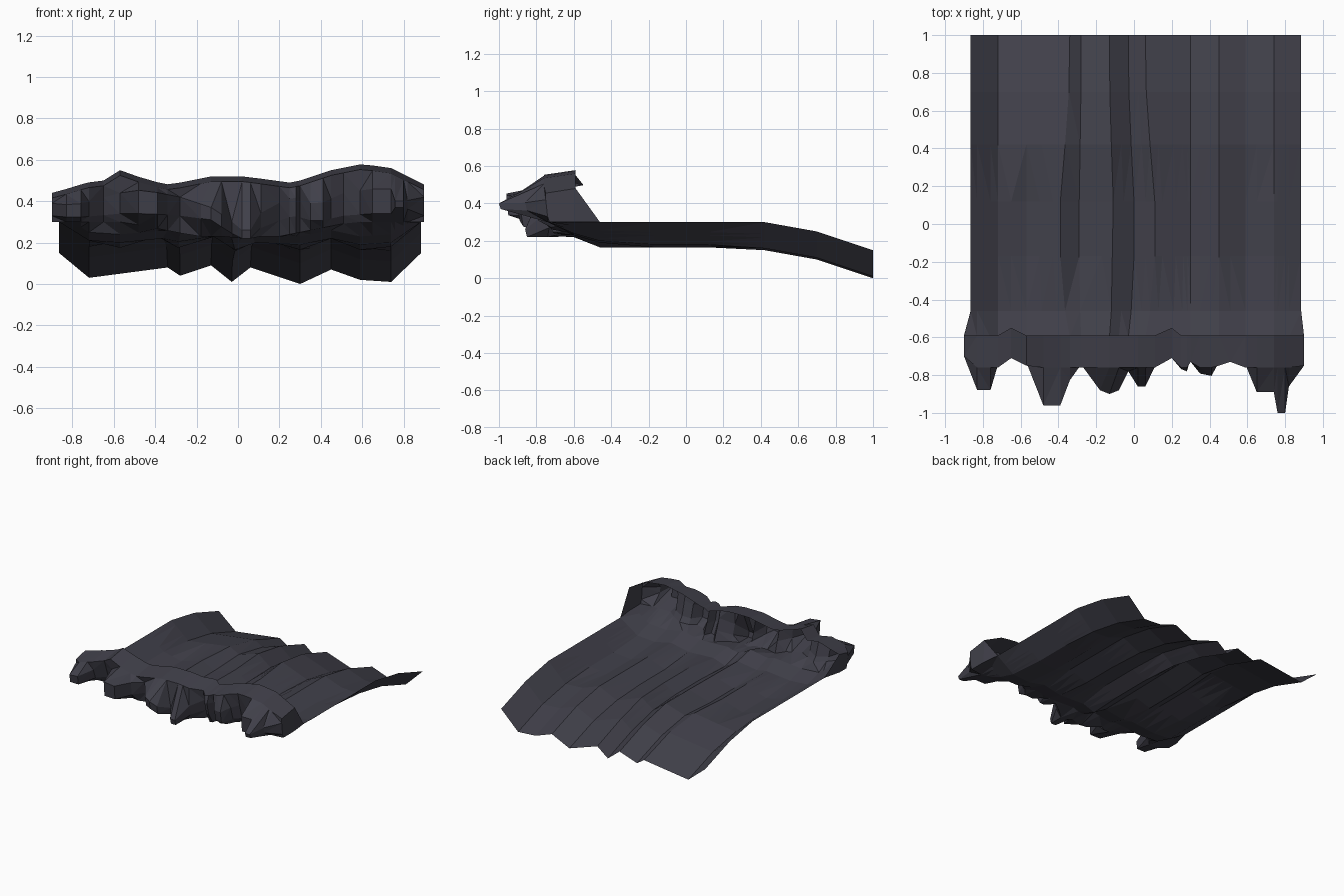
import bpy, bmesh, math

if "Cube" in bpy.data.objects:
    bpy.data.objects.remove(bpy.data.objects["Cube"])

# fold cross-section: x, height at the back edge, in the middle, near the front, sideways drift
FOLDS = [(-.865, .15, .30, .30, 0), (-.72, .03, .21, .21, 0), (-.57, .05, .175, .20, 0),
         (-.34, .08, .23, .22, -.05), (-.28, .04, .175, .205, -.01), (-.13, .09, .23, .23, .02),
         (-.03, .01, .165, .165, .03), (.06, .08, .22, .20, .05), (.30, 0, .165, .19, 0),
         (.45, .07, .22, .22, 0), (.59, .02, .165, .19, 0), (.74, .01, .18, .20, 0), (.885, .15, .30, .30, 0)]
# height of the curled crest along x
CREST = [(-.9, .44), (-.86, .45), (-.73, .49), (-.65, .50), (-.57, .55), (-.43, .50), (-.33, .48),
         (-.13, .52), (.03, .52), (.25, .49), (.30, .50), (.45, .55), (.60, .58), (.74, .56), (.90, .48)]
# front fringe outline: x, y
FRINGE = [(-.90, -.70), (-.83, -.88), (-.76, -.88), (-.72, -.76), (-.65, -.71), (-.57, -.75), (-.48, -.96),
          (-.39, -.96), (-.34, -.83), (-.28, -.76), (-.18, -.88), (-.13, -.90), (-.08, -.88),
          (-.03, -.79), (.02, -.86), (.06, -.86), (.11, -.77), (.20, -.71), (.25, -.78), (.28, -.79),
          (.30, -.73), (.35, -.80), (.41, -.81), (.45, -.75), (.51, -.73), (.59, -.76), (.65, -.89),
          (.74, -.89), (.76, -1), (.80, -1), (.82, -.86), (.90, -.75)]
# fringe tips: x, low and high edge
TIPS = [(-.9, .33, .39), (-.79, .32, .38), (-.57, .34, .44), (-.43, .34, .46), (-.28, .33, .42), (-.13, .31, .37),
        (-.04, .25, .31), (.02, .22, .26), (.06, .22, .26), (.12, .28, .36), (.27, .33, .42), (.38, .30, .38),
        (.51, .33, .44), (.65, .34, .46), (.74, .34, .46), (.76, .37, .40), (.80, .37, .40), (.9, .33, .42)]
# lift of the sheet along y
BODY = [(1, 0), (.70, .10), (.42, .15), (.12, .155), (-.17, .155), (-.46, .155)]


def interp(table, x, k=1):
    if x <= table[0][0]:
        return table[0][k]
    for a, b in zip(table, table[1:]):
        if x <= b[0]:
            t = (x - a[0]) / (b[0] - a[0])
            return a[k] + t * (b[k] - a[k])
    return table[-1][k]


def column(x, tip):
    """Points of one slice, from the back edge to the curled lip."""
    xs = min(max(x, -.865), .885)
    back, mid, front, drift = (interp(FOLDS, xs, k) for k in (1, 2, 3, 4))
    pts = []
    for i, (y, lift) in enumerate(BODY):
        z = back + lift if i < 3 else mid if i < 5 else front
        pts.append((xs + drift * (0, .1, .5, 1, 1, .5)[i], y, z))
    crest = interp(CREST, x)
    low, high = interp(TIPS, x, 1), interp(TIPS, x, 2)
    end = abs(x) > .88
    root = max(tip, -.76)
    # pods stick out, the gaps between them fall back underneath
    gap = 0 if end else max(0, min(1, (tip + .84) / .10))
    under = root + .02 + .06 * gap
    base = min(low - .02, .23 + .07 * min(1, max(0, (abs(x) - .2) / .35)))
    pts.append((x, -.60, max(.22, min(front + .04, .30))))
    pts.append((x, under, max(.22, base)))
    pts.append((x, tip + .01 + .04 * gap, low))
    pts.append((x, tip + .02 * gap, min(high, crest - .05)))
    pts.append((x, root, crest - .025))
    lip = -.55 if x in (-.65, .20) else -.59
    pts.append((x, lip, crest))
    return pts


# rippled sheet with a curled, fringed front
bm = bmesh.new()
cols = [[bm.verts.new(p) for p in column(x, y)] for x, y in FRINGE]
for a, b in zip(cols, cols[1:]):
    for i in range(len(a) - 1):
        bm.faces.new((a[i], b[i], b[i + 1], a[i + 1]))

# closed ends of the curl
first = len(BODY) - 1
for c in (cols[0], cols[-1]):
    bm.faces.new(c[first:])

bmesh.ops.recalc_face_normals(bm, faces=bm.faces)
bmesh.ops.triangulate(bm, faces=[f for f in bm.faces if len(f.verts) > 3])
bmesh.ops.dissolve_limit(bm, angle_limit=math.radians(2), verts=bm.verts, edges=bm.edges)

mesh = bpy.data.meshes.new("curled_sheet")
bm.to_mesh(mesh)
bm.free()
sheet = bpy.data.objects.new("curled_sheet", mesh)
bpy.context.collection.objects.link(sheet)

mat = bpy.data.materials.new("dark slate")
mat.diffuse_color = (.052, .051, .068, 1)
mat.use_nodes = True
mat.node_tree.nodes["Principled BSDF"].inputs["Base Color"].default_value = mat.diffuse_color
mesh.materials.append(mat)
